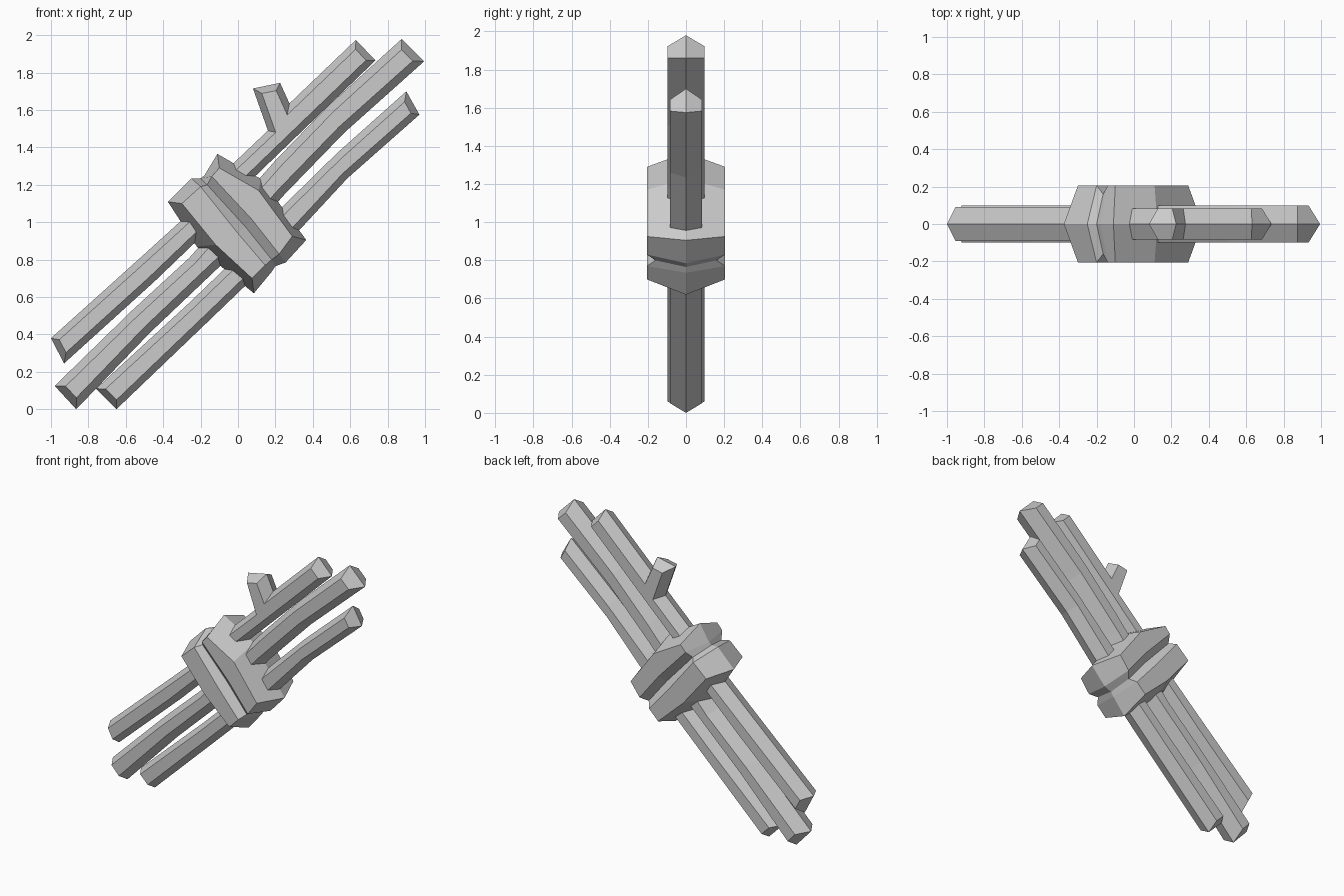
import bpy, bmesh
from mathutils import Vector

if "Cube" in bpy.data.objects:
    bpy.data.objects.remove(bpy.data.objects["Cube"])


def finish(name, bm):
    """Mirror the front half to the back and make the object."""
    bmesh.ops.mirror(bm, geom=bm.verts[:] + bm.edges[:] + bm.faces[:],
                     axis='Y', merge_dist=0.0005)
    bmesh.ops.recalc_face_normals(bm, faces=bm.faces[:])
    me = bpy.data.meshes.new(name)
    bm.to_mesh(me)
    bm.free()
    ob = bpy.data.objects.new(name, me)
    bpy.context.collection.objects.link(ob)
    return ob


def inset(points, d):
    """Mitred inward offset of a clockwise outline."""
    pts = [Vector(p) for p in points]
    out = []
    for i, p in enumerate(pts):
        a = (p - pts[i - 1]).normalized()
        b = (pts[(i + 1) % len(pts)] - p).normalized()
        na, nb = Vector((a.y, -a.x)), Vector((b.y, -b.x))
        out.append(p + (na + nb) * d / (1 + na.dot(nb)))
    return out


def stick(name, outline, depth, bevel):
    """Outline on the centre plane, chamfered to a smaller flat face."""
    bm = bmesh.new()
    rim = [bm.verts.new((x, 0, z)) for x, z in outline]
    face = [bm.verts.new((x, -depth, z)) for x, z in inset(outline, bevel)]
    bm.faces.new(face)
    n = len(rim)
    for i in range(n):
        j = (i + 1) % n
        bm.faces.new((rim[i], rim[j], face[j], face[i]))
    finish(name, bm)


# Sticks: outlines in x, z, clockwise (upper edge rising, lower edge returning)
stick("upper_left_stick", [
    (-1.0, 0.38), (-0.50, 0.83), (-0.28, 1.03), (-0.08, 1.20),
    (0.0, 1.10), (-0.20, 0.92), (-0.45, 0.68), (-0.93, 0.245)], 0.09, 0.036)
stick("twig_stick", [
    (-0.10, 1.23), (-0.03, 1.31), (0.16, 1.49), (0.08, 1.715), (0.225, 1.745),
    (0.275, 1.635), (0.63, 1.975), (0.735, 1.865), (0.06, 1.215),
    (0.0, 1.14)], 0.083, 0.036)
stick("middle_stick", [
    (-0.98, 0.125), (-0.57, 0.525), (-0.26, 0.81), (0.20, 1.33), (0.48, 1.62),
    (0.875, 1.98), (0.995, 1.86), (0.57, 1.48), (0.25, 1.15), (-0.07, 0.79),
    (-0.47, 0.41), (-0.865, 0.0)], 0.098, 0.042)
stick("lower_right_stick", [
    (-0.76, 0.11), (-0.27, 0.56), (-0.02, 0.80), (0.245, 1.09), (0.53, 1.37),
    (0.90, 1.70), (0.97, 1.575), (0.585, 1.235), (0.33, 0.96), (0.07, 0.69),
    (-0.18, 0.45), (-0.65, 0.0)], 0.083, 0.036)

# Binding: two wraps with a groove; each station is
# (depth, upper tip, front upper, front middle, front lower, lower tip)
stations = [
    (0.205, (-0.375, 1.11), (-0.30, 1.10), (-0.12, 0.88), (0.075, 0.70), (0.085, 0.62)),
    (0.205, (-0.25, 1.235), (-0.20, 1.19), (0.0, 0.94), (0.145, 0.77), (0.18, 0.735)),
    (0.16, (-0.20, 1.235), (-0.165, 1.20), (0.04, 0.975), (0.18, 0.80), (0.20, 0.765)),
    (0.205, (-0.18, 1.25), (-0.14, 1.245), (0.07, 1.02), (0.22, 0.83), (0.255, 0.785)),
    (0.205, (-0.11, 1.365), (-0.10, 1.29), (0.11, 1.17), (0.29, 0.925), (0.365, 0.905)),
]
bm = bmesh.new()
grid = []
for depth, *pts in stations:
    ys = (0, -depth, -depth, -depth, 0)
    grid.append([bm.verts.new((x, y, z)) for (x, z), y in zip(pts, ys)])
for r0, r1 in zip(grid, grid[1:]):
    for k in range(4):
        bm.faces.new((r0[k], r1[k], r1[k + 1], r0[k + 1]))
# Chamfered ends of the binding
for row, (x, z) in ((grid[0], (-0.22, 0.87)), (grid[-1], (0.125, 1.23))):
    m = bm.verts.new((x, 0, z))
    bm.faces.new((row[0], row[1], row[2], m))
    bm.faces.new((m, row[2], row[3], row[4]))
finish("binding", bm)
